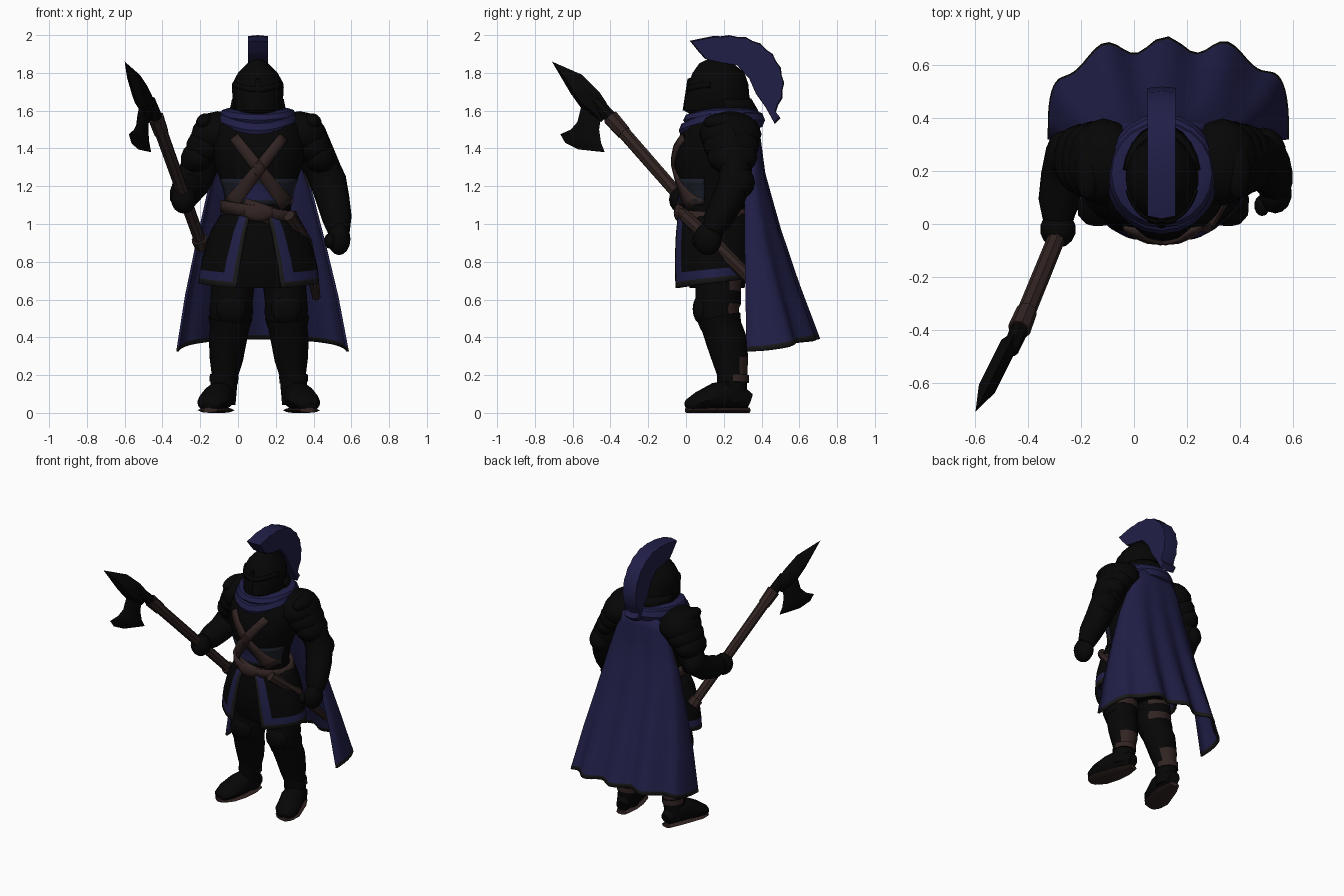
import bpy, bmesh, math
from mathutils import Vector
from math import sin, cos, pi, radians

if "Cube" in bpy.data.objects:
    bpy.data.objects.remove(bpy.data.objects["Cube"])

def material(name, rgb):
    m = bpy.data.materials.new(name)
    m.diffuse_color = (*rgb, 1)
    m.use_nodes = True
    m.node_tree.nodes["Principled BSDF"].inputs["Base Color"].default_value = m.diffuse_color
    return m

BLACK = material("black_armour", (0.0018, 0.0018, 0.0019))
BLUE = material("navy_cloth", (0.0145, 0.0135, 0.064))
BROWN = material("brown_leather", (0.031, 0.0175, 0.016))
GREY = material("charcoal_trim", (0.010, 0.010, 0.010))
SLATE = material("slate_mail", (0.010, 0.0125, 0.02))
CX = 0.11  # body centre line

def build(name, verts, faces, mats, rule=None, thick=0):
    me = bpy.data.meshes.new(name)
    me.from_pydata([tuple(v) for v in verts], [], faces)
    bm = bmesh.new()
    bm.from_mesh(me)
    bmesh.ops.recalc_face_normals(bm, faces=bm.faces)
    bm.to_mesh(me)
    bm.free()
    for m in mats:
        me.materials.append(m)
    if rule:
        for i, p in enumerate(me.polygons):
            p.material_index = rule(p.center, p.normal)
    ob = bpy.data.objects.new(name, me)
    bpy.context.collection.objects.link(ob)
    if thick:
        s = ob.modifiers.new("thickness", "SOLIDIFY")
        s.thickness, s.offset = thick, 0
    return ob

def grid(name, fn, nu, nv, mats, cell=None, thick=0, wrap=False, caps=False):
    """Surface fn(u, v); cell(i, j) picks the colour of each grid cell."""
    cols = nu if wrap else nu + 1
    verts = [fn(i / nu, j / nv) for j in range(nv + 1) for i in range(cols)]
    faces = [(j*cols + i, j*cols + (i+1) % cols, (j+1)*cols + (i+1) % cols, (j+1)*cols + i)
             for j in range(nv) for i in range(nu)]
    if caps:
        faces += [tuple(range(cols)), tuple(range(nv*cols, (nv+1)*cols))]
    ob = build(name, verts, faces, mats, None, thick)
    if cell:
        for k, p in enumerate(ob.data.polygons):
            if k < nu * nv:
                p.material_index = cell(k % nu, k // nu)
    return ob

def at(secs, z):
    """Interpolate (z, cx, rx, y_front, y_back) sections."""
    s = sorted(secs)
    z = min(max(z, s[0][0]), s[-1][0])
    for a, b in zip(s, s[1:]):
        if z <= b[0]:
            t = (z - a[0]) / (b[0] - a[0])
            return [p + (q - p) * t for p, q in zip(a, b)][1:]

def on(secs, ang, z, off=0):
    cx, rx, y0, y1 = at(secs, z)
    return Vector((cx + (rx+off)*sin(ang), (y0+y1)/2 - ((y1-y0)/2 + off)*cos(ang), z))

def loft(name, secs, mat, n=18, off=0):
    k = len(secs) - 1
    return grid(name, lambda u, v: on(secs, 2*pi*u, secs[round(v*k)][0], off), n, k, [mat], wrap=True, caps=True)

def tube(name, pts, mats, n=10, ref=(0, 1, 0), rule=None):
    """Limb through points (x, y, z, side radius, other radius)."""
    P, verts, faces = [Vector(p[:3]) for p in pts], [], []
    for k, p in enumerate(pts):
        t = (P[min(k+1, len(P)-1)] - P[max(k-1, 0)]).normalized()
        s = t.cross(Vector(ref)).normalized()
        o = s.cross(t)
        verts += [P[k] + s*p[3]*cos(2*pi*i/n) + o*p[4]*sin(2*pi*i/n) for i in range(n)]
    for k in range(len(P) - 1):
        faces += [(k*n+i, k*n+(i+1) % n, (k+1)*n+(i+1) % n, (k+1)*n+i) for i in range(n)]
    faces += [tuple(range(n)), tuple(range(len(verts)-n, len(verts)))]
    return build(name, verts, faces, mats, rule)

def ball(name, c, r, mat, rot=(0, 0, 0)):
    bpy.ops.mesh.primitive_uv_sphere_add(segments=14, ring_count=8, location=c, rotation=rot)
    ob = bpy.context.object
    ob.name, ob.scale = name, r
    ob.data.materials.append(mat)
    return ob

def plate(name, outline, nrm, h, k, mat):
    """Pillow plate: outline ring with caps shrunk by k and lifted by h."""
    c, n = sum(outline, Vector()) / len(outline), len(outline)
    verts = [c + (p-c)*k + nrm*h for p in outline] + outline + [c + (p-c)*k - nrm*h for p in outline]
    faces = [tuple(range(n)), tuple(range(2*n, 3*n))]
    faces += [(r*n+i, r*n+(i+1) % n, (r+1)*n+(i+1) % n, (r+1)*n+i) for r in (0, 1) for i in range(n)]
    return build(name, verts, faces, [mat])

# Torso
TORSO = [(.93, CX, .19, .0, .32), (1.08, CX, .17, -.03, .31), (1.18, CX, .185, -.03, .32),
         (1.32, CX, .235, -.065, .36), (1.42, CX, .25, -.055, .38), (1.52, CX, .24, -.01, .385), (1.61, CX, .14, .05, .34)]
loft("torso", TORSO, BLACK, 20)

# Belly mail with blue sash, belt
grid("belly_sash", lambda u, v: on(TORSO, radians(-75 + 150*u), 1.10 + .14*v, .006), 12, 5,
     [SLATE, BLUE], lambda i, j: int(3 <= i <= 8 and 1 <= j <= 3), .008)
grid("belt", lambda u, v: on(TORSO, 2*pi*u, 1.03 + .065*v - .03*sin(2*pi*u), .018), 24, 1, [BROWN], None, .025, True)

# Crossed chest straps
def strap(name, a, b, w):
    d = Vector((b[0]-a[0], b[1]-a[1]))
    q = Vector((-d.y, d.x)).normalized() * w
    def fn(u, v):
        x, z = Vector(a) + d*u + q*(v - .5)*(.85 + .4*u)
        cx, rx, y0, y1 = at(TORSO, z)
        s = max(-.98, min(.98, (x-cx)/rx))
        return (x, (y0+y1)/2 - (y1-y0)/2*cos(math.asin(s)) - .01, z)
    return grid(name, fn, 12, 2, [BROWN], None, .014)
for s in (-1, 1):
    strap("chest_strap", (CX - s*.13, 1.46), (CX + s*.15, 1.1), .062)
strap("hip_strap", (CX - .08, 1.1), (CX + .17, 1.0), .09)
ball("buckle", (CX, -.035, 1.06), (.08, .03, .048), BROWN)

# Skirt: dark under-skirt, two trimmed side panels
SKIRT = [(.64, CX, .305, -.05, .36), (.8, CX, .285, -.05, .35), (.95, CX, .24, -.04, .34), (1.06, CX, .175, -.025, .32)]
loft("under_skirt", [(.66, CX, .25, .0, .33)] + SKIRT[1:], BLACK, 20, -.02)
def trim(i, j):
    if j == 0 or i == 0:
        return 2
    return 1 if j == 1 or i == 1 else 0
for s in (-1, 1):
    def panel(u, v, s=s):
        uu = [0, .03, .11][round(u*14)] if u < .2 else u
        vv = [0, .08, .2][round(v*8)] if v < .3 else v
        zb = .66 + .06*uu
        a = radians(14 + 8*(1-vv) + 145*uu)
        return on(SKIRT, s*a, zb + (1.05-zb)*vv, .008 + .006*cos(uu*14))
    grid("skirt_panel", panel, 14, 8, [BLACK, BLUE, GREY], trim, .016)

# Helmet with visor ridge and neck guard
HELM = [(1.56, .105, .09, .06, .3), (1.6, .105, .125, -.01, .355), (1.68, .105, .135, .0, .335), (1.74, .105, .137, .012, .33),
        (1.8, .105, .105, .035, .31), (1.85, .105, .055, .07, .25), (1.88, .105, .012, .13, .18)]
loft("helmet", HELM, BLACK, 16)
grid("brow_band", lambda u, v: on(HELM, radians(-75 + 150*u), 1.71 + .03*v + .012*cos(u*2*pi), .002), 14, 1, [BLACK], None, .008)
grid("neck_guard", lambda u, v: on(HELM, radians(100 + 160*u), 1.6 + .06*v, .02*(1-v)), 10, 1, [BLACK], None, .014)
plate("nose_ridge", [Vector((.105, y, z)) for y, z in ((-.018, 1.6), (.008, 1.77), (.06, 1.78), (.06, 1.6))],
      Vector((1, 0, 0)), .012, .9, BLACK)

# Crest: fanned plume with a jagged outer edge
inner = [(.42, 1.62), (.37, 1.69), (.335, 1.77), (.27, 1.84), (.16, 1.86), (.1, 1.875), (.06, 1.92)]
outer = [(.02, 1.97)]
for i in range(19):
    t = i / 18
    a = radians(128 - 162*t)
    r = .272 - (.008 if i % 2 else 0)
    if i > 1:
        outer.append((.235 + r*1.02*cos(a) + .01*t, min(2, 1.738 + r*.965*sin(a) + max(0, cos(a + .9*pi))*.0 + (.03*max(0, -cos(a))))))
outer += [(.50, 1.56), (.47, 1.53)]
plate("helmet_crest", [Vector((.105, y, z)) for y, z in outer + inner], Vector((1, 0, 0)), .053, .97, BLUE)

# Scarf: two draped folds
def fold(name, rx, ry, r, z, dip):
    def fn(u, v):
        a, b = 2*pi*u, 2*pi*v
        q = 1 + r[0]/rx*cos(b)
        f = max(0, cos(a))**2
        return (.105 + rx*q*sin(a), .19 - ry*q*cos(a), z - dip*f + r[1]*sin(b))
    grid(name, fn, 20, 8, [BLUE], None, 0, True)
fold("scarf_upper", .155, .155, (.05, .04), 1.575, .025)
fold("scarf_lower", .17, .18, (.046, .05), 1.55, .055)

# Cape: flared U-shaped sheet with folds and a dark hem
CAPE = [(0, .45, .32, .675), (.25, .40, .315, .575), (.5, .335, .31, .485), (.75, .265, .31, .41), (1, .17, .32, .375)]
def cape(u, v):
    v = .022 if round(v*12) == 1 else v
    for a, b in zip(CAPE, CAPE[1:]):
        if v <= b[0]:
            t = (v - a[0]) / (b[0] - a[0])
            w, yf, yb = [p + (q-p)*t for p, q in zip(a[1:], b[1:])]
            break
    s = (2*u - 1) * pi/2
    sx, cy = sin(s), max(cos(s), 0)
    x = CX + .02*(1-v) + w*math.copysign(abs(sx)**.85, sx)
    fade = (1 - v)**1.6 * min(1, cy*2)
    y = yf + (yb - yf)*cy**.55 + .03*fade*cos(2*pi*(x - .12)/(.23 + (w - .45)*.4))
    zb = .325 + .065*cy
    return (x, y, zb + (1.56 - .08*(1-cy) - zb)*v)
grid("cape", cape, 48, 12, [BLUE, GREY], lambda i, j: int(j == 0 or (j > 8 and i in (0, 47))), .014)

# Legs, boots and knee guards, mirrored
def leg_rule(c, n):
    return int(n.y > .35 and (.5 < c.z < .6 or .2 < c.z < .31 or c.z > .63))
LEG = [(0, .17, .85, .11, .13), (-.03, .17, .64, .113, .12), (-.035, .17, .58, .112, .12), (-.035, .165, .54, .116, .115),
       (-.04, .18, .48, .105, .105), (-.055, .215, .38, .1, .108), (-.062, .235, .28, .088, .095),
       (-.07, .245, .2, .07, .08), (-.085, .24, .05, .072, .08)]
FOOT = [(-.07, .335, .06, .04, .045), (-.085, .25, .095, .07, .085), (-.105, .16, .085, .082, .078),
        (-.135, .07, .06, .085, .052), (-.155, .015, .04, .06, .033), (-.158, .0, .035, .03, .02)]
SOLE = [(p[0], p[1], .014, p[3] - .002, .014) for p in FOOT]
def side(pts, s):
    return [(CX + s*(CX - p[0]), *p[1:]) for p in pts]
for s in (-1, 1):
    tube("leg", side(LEG, s), [BLACK, BROWN], 12, rule=leg_rule)
    tube("boot", side(FOOT, s), [BLACK], 10, (0, 0, 1))
    tube("boot_sole", side(SOLE, s), [BROWN], 8, (0, 0, 1))
    ball("knee_guard", (CX + s*.145, .09, .55), (.085, .055, .085), BLACK)
    tube("greave_cuff", side([(-.04, .175, .505, .118, .116), (-.043, .185, .46, .106, .108)], s), [BLACK], 12)
    tube("ankle_strap", side([(-.073, .25, .2, .076, .084), (-.076, .25, .16, .076, .083)], s), [BLACK, BROWN], 12,
         rule=lambda c, n: int(n.y > .2))
    # Layered shoulder plates
    for k in range(3):
        ball("shoulder_plate", (CX + s*(.225 + .045*k), .235 + .005*k, 1.475 - .06*k),
             (.14 - .017*k, .165 - .015*k, .12 - .015*k), BLACK, (0, radians(s*(22 + 8*k)), 0))
    ball("shoulder_rim", (CX + s*.285, .2, 1.54), (.05, .11, .045), BLACK, (0, radians(s*35), 0))

# Arms: one raised forward to grip, one hanging
tube("grip_arm", [(-.13, .23, 1.45, .1, .12), (-.2, .25, 1.31, .09, .1), (-.245, .25, 1.22, .085, .1), (-.272, .17, 1.17, .085, .085),
     (-.285, .09, 1.15, .08, .08), (-.287, .02, 1.14, .062, .062)], [BLACK], 10, (1, 0, 0))
ball("elbow_guard", (-.26, .265, 1.24), (.075, .09, .085), BLACK)
ball("grip_hand", (-.288, -.02, 1.13), (.068, .07, .075), BLACK)
tube("hanging_arm", [(.36, .23, 1.45, .1, .12), (.44, .26, 1.31, .09, .1), (.48, .26, 1.22, .088, .1), (.505, .22, 1.12, .085, .09),
     (.525, .17, 1.03, .078, .08), (.535, .14, .96, .055, .06)], [BLACK], 10, (1, 0, 0))
ball("elbow_guard", (.49, .275, 1.22), (.085, .09, .09), BLACK)
ball("hanging_hand", (.535, .115, .92), (.062, .075, .085), BLACK)
ball("thumb", (.485, .07, .91), (.03, .04, .04), BLACK)

# Polearm: shaft, collars and head
def along(t, r):
    a, b = Vector((-.19, .2, .88)), Vector((-.435, -.4, 1.565))
    return (*(a + (b-a)*t), r, r)
tube("polearm_shaft", [along(0, .032), along(1, .036)], [BROWN], 8, (0, 0, 1))
for t0, t1 in ((0, .06), (.88, 1.0)):
    tube("shaft_collar", [along(t0, .04), along(t1, .044)], [BROWN], 8, (0, 0, 1))
tube("head_socket", [along(.98, .036), along(1.13, .03)], [BLACK], 8, (0, 0, 1))
def head(pts):
    return [Vector((-.6 + .5*(y + .71), y, z)) for y, z in pts]
flat = Vector((1, -.5, 0)).normalized()
plate("polearm_spike", head([(-.71, 1.86), (-.55, 1.79), (-.46, 1.7), (-.42, 1.64), (-.4, 1.585), (-.45, 1.54), (-.5, 1.575),
      (-.56, 1.62), (-.61, 1.69)]), flat, .034, .55, BLACK)
plate("axe_blade", head([(-.55, 1.64), (-.575, 1.54), (-.61, 1.5), (-.665, 1.475), (-.64, 1.43), (-.57, 1.395), (-.43, 1.38),
      (-.45, 1.43), (-.46, 1.5), (-.45, 1.57)]), flat, .016, .6, BLACK)

# Sheathed sword on the hip
tube("scabbard", [(.27, -.01, 1.045, .03, .034), (.36, .15, .9, .036, .036), (.39, .29, .76, .034, .034), (.415, .43, .61, .022, .022)],
     [BROWN], 8, (0, 0, 1))

# Smooth shading with sharp creases
bpy.ops.object.select_all(action='SELECT')
bpy.context.view_layer.objects.active = bpy.data.objects["torso"]
bpy.ops.object.shade_smooth_by_angle(angle=radians(40))
